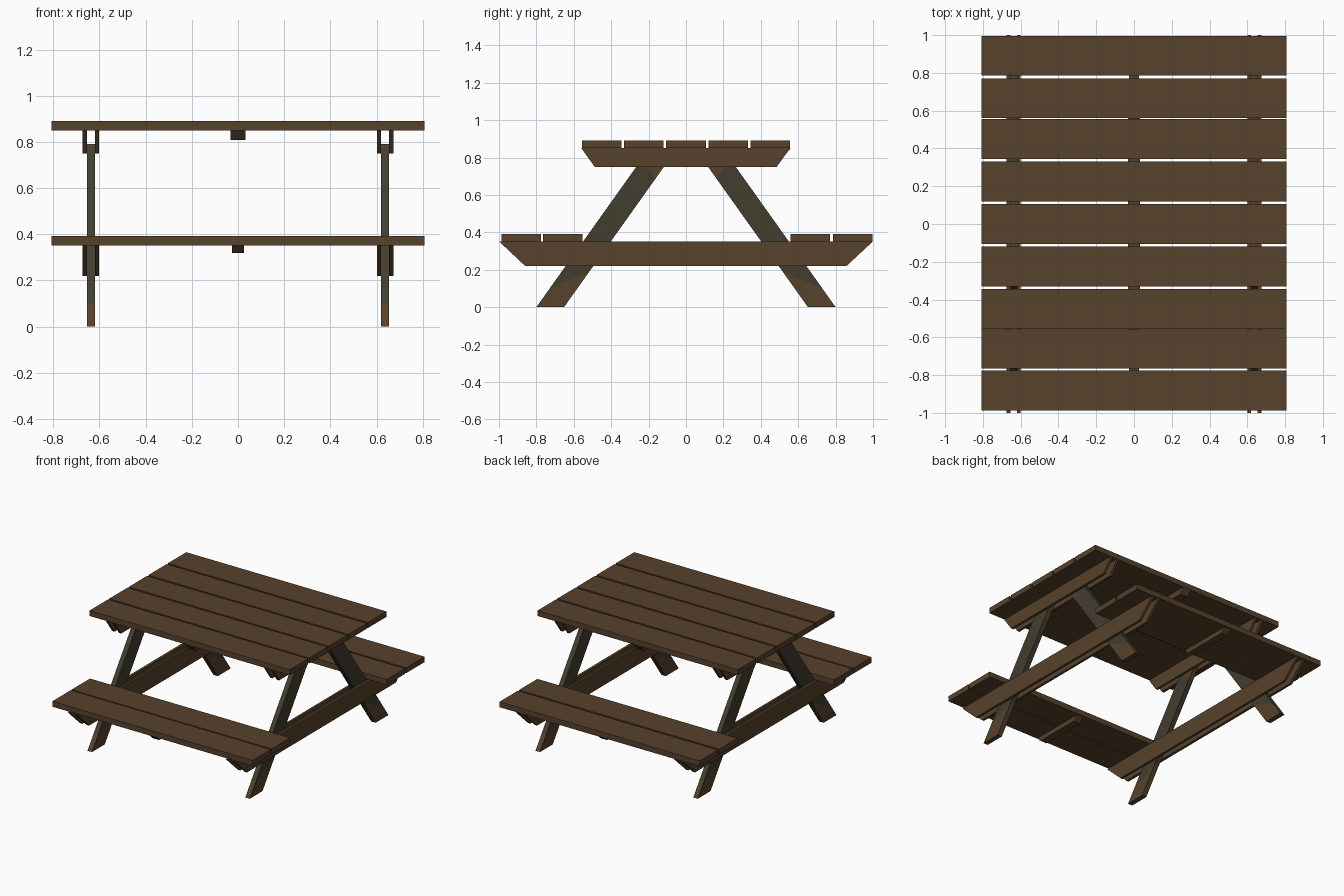
import bpy, bmesh

if "Cube" in bpy.data.objects:
    bpy.data.objects.remove(bpy.data.objects["Cube"])


def material(name, rgb):
    m = bpy.data.materials.new(name)
    m.diffuse_color = (*rgb, 1)
    m.use_nodes = True
    m.node_tree.nodes["Principled BSDF"].inputs["Base Color"].default_value = m.diffuse_color
    return m


wood = material("brown wood", (0.095, 0.054, 0.025))
mossy = material("weathered green wood", (0.055, 0.047, 0.028))


def finish(name, bm, mats):
    bmesh.ops.recalc_face_normals(bm, faces=bm.faces)
    mesh = bpy.data.meshes.new(name)
    bm.to_mesh(mesh)
    bm.free()
    for m in mats:
        mesh.materials.append(m)
    ob = bpy.data.objects.new(name, mesh)
    bpy.context.collection.objects.link(ob)
    return ob


def prism(name, profile, x0, x1):
    """Extrude a (y, z) outline along x."""
    bm = bmesh.new()
    a = [bm.verts.new((x0, y, z)) for y, z in profile]
    b = [bm.verts.new((x1, y, z)) for y, z in profile]
    bm.faces.new(a)
    bm.faces.new(b)
    n = len(a)
    for i in range(n):
        j = (i + 1) % n
        bm.faces.new((a[i], a[j], b[j], b[i]))
    return finish(name, bm, [wood])


def plank(name, y0, y1, z0, z1):
    prism(name, [(y0, z0), (y1, z0), (y1, z1), (y0, z1)], -0.808, 0.808)


def leg(name, sx, sy):
    """Leaning leg, green in the middle and brown at the ends."""
    outer_z = [0, 0.10, 0.78, 0.79]
    inner_z = [0, 0.19, 0.69, 0.79]
    bm = bmesh.new()
    rings = []
    for zo, zi in zip(outer_z, inner_z):
        yo, yi = 0.80 - 0.712 * zo, 0.652 - 0.712 * zi
        rings.append([bm.verts.new((sx * x, sy * y, z)) for x, y, z in
                      ((0.619, yo, zo), (0.655, yo, zo), (0.655, yi, zi), (0.619, yi, zi))])
    bm.faces.new(rings[0])
    bm.faces.new(rings[-1])
    for k in range(3):
        for i in range(4):
            j = (i + 1) % 4
            f = bm.faces.new((rings[k][i], rings[k][j], rings[k + 1][j], rings[k + 1][i]))
            f.material_index = 1 if k == 1 else 0
    finish(name, bm, [wood, mossy])


# table top planks
for i in range(5):
    c = (i - 2) * 0.2255
    plank(f"table_plank_{i + 1}", c - 0.106, c + 0.106, 0.85, 0.89)

# bench planks
for i, (y0, y1) in enumerate([(0.56, 0.771), (0.785, 0.996), (-0.765, -0.553), (-0.987, -0.776)]):
    plank(f"bench_plank_{i + 1}", y0, y1, 0.352, 0.392)

# cross boards clamping the legs, in pairs at each end
for side, s in (("left", -1), ("right", 1)):
    for pos, x0, x1 in (("inner", 0.602, 0.619), ("outer", 0.655, 0.674)):
        prism(f"{side}_{pos}_table_support",
              [(-0.56, 0.85), (0.557, 0.85), (0.485, 0.75), (-0.488, 0.75)], s * x0, s * x1)
        prism(f"{side}_{pos}_bench_support",
              [(-1, 0.352), (1, 0.352), (0.858, 0.22), (-0.86, 0.22)], s * x0, s * x1)
    # slanted legs
    for end, t in (("front", -1), ("back", 1)):
        leg(f"{side}_{end}_leg", s, t)

# middle battens under the table and benches
prism("table_batten", [(-0.56, 0.85), (0.56, 0.85), (0.525, 0.808), (-0.525, 0.808)], -0.032, 0.032)
for end, t in (("front", -1), ("back", 1)):
    prism(f"{end}_bench_batten",
          [(t * 0.565, 0.352), (t * 0.985, 0.352), (t * 0.95, 0.318), (t * 0.60, 0.318)], -0.027, 0.027)
